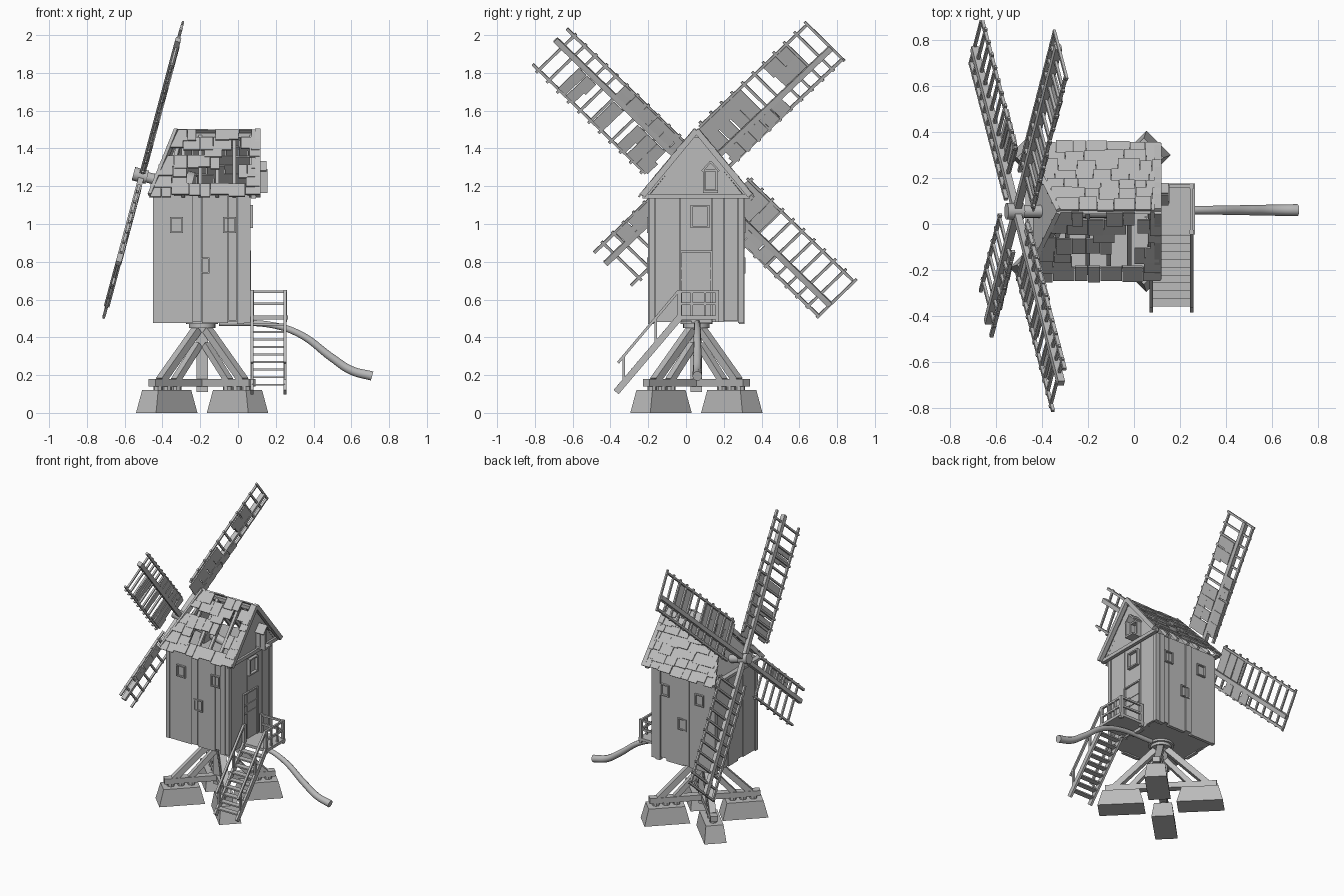
import bpy, bmesh, math, random
from mathutils import Vector as V, Matrix

if "Cube" in bpy.data.objects:
    bpy.data.objects.remove(bpy.data.objects["Cube"])

random.seed(4)
GREY = bpy.data.materials.new("weathered grey")
GREY.diffuse_color = (0.5, 0.5, 0.5, 1)
GREY.use_nodes = True
GREY.node_tree.nodes["Principled BSDF"].inputs["Base Color"].default_value = GREY.diffuse_color
CX, CY = -0.19, 0.055          # centre of the post


def done(bm, name, smooth=False):
    me = bpy.data.meshes.new(name)
    bmesh.ops.recalc_face_normals(bm, faces=bm.faces)
    bm.to_mesh(me)
    bm.free()
    me.materials.append(GREY)
    ob = bpy.data.objects.new(name, me)
    bpy.context.collection.objects.link(ob)
    if smooth:
        for p in me.polygons:
            p.use_smooth = len(p.vertices) == 4
    return ob


def oriented(bm, c, ax, ay, az, taper=1.0):
    """Box from a centre and three half-axis vectors; the +az end may taper."""
    vs = bmesh.ops.create_cube(bm, size=2)["verts"]
    for v in vs:
        x, y, z = v.co
        k = taper if z > 0 else 1
        v.co = V(c) + V(ax) * x * k + V(ay) * y * k + V(az) * z


def box(bm, x0, x1, y0, y1, z0, z1):
    oriented(bm, ((x0 + x1) / 2, (y0 + y1) / 2, (z0 + z1) / 2),
             ((x1 - x0) / 2, 0, 0), (0, (y1 - y0) / 2, 0), (0, 0, (z1 - z0) / 2))


def beam(bm, a, b, w, h, up=(0, 0, 1)):
    a, b = V(a), V(b)
    d = (b - a).normalized()
    side = d.cross(V(up)).normalized()
    oriented(bm, (a + b) / 2, side * w / 2, side.cross(d) * h / 2, (b - a) / 2)


def rod(bm, a, b, r, r2=None, n=16):
    a, b = V(a), V(b)
    m = Matrix.Translation((a + b) / 2) @ (b - a).to_track_quat("Z", "Y").to_matrix().to_4x4()
    bmesh.ops.create_cone(bm, cap_ends=True, segments=n, radius1=r,
                          radius2=r if r2 is None else r2, depth=(b - a).length, matrix=m)


# ---- Trestle: footings, cross beams, double braces and post
feet, cross, braces = bmesh.new(), bmesh.new(), bmesh.new()
for k in range(4):
    a = math.radians(45 + 90 * k)
    d, s = V((math.cos(a), math.sin(a), 0)), V((-math.sin(a), math.cos(a), 0))
    o = V((CX, CY, 0))
    up = V((0, 0, 1))
    oriented(feet, o + d * 0.265 + up * 0.06, d * 0.155, s * 0.075, up * 0.06, 0.8)
    beam(cross, o + up * 0.16, o + d * 0.375 + up * 0.16, 0.05, 0.04)
    for r in (0.19, 0.26, 0.33):
        rod(cross, o + d * r + up * 0.115, o + d * r + up * 0.145, 0.025, n=8)
    beam(braces, o + d * 0.31 + up * 0.17, o + d * 0.04 + up * 0.44, 0.045, 0.04)
    beam(braces, o + d * 0.20 + up * 0.17, o + d * 0.03 + up * 0.36, 0.04, 0.035)
done(feet, "footings")
done(cross, "cross_beams")
done(braces, "braces")
bm = bmesh.new()
box(bm, CX - 0.03, CX + 0.03, CY - 0.03, CY + 0.03, 0.11, 0.46)
done(bm, "post")
bm = bmesh.new()
rod(bm, (CX, CY, 0.45), (CX, CY, 0.475), 0.07, n=24)
rod(bm, (CX, CY, 0.47), (CX, CY, 0.495), 0.085, n=24)
done(bm, "collar", True)

# ---- Cabin core and vertical wall boards
bm = bmesh.new()
box(bm, -0.43, 0.045, -0.18, 0.29, 0.485, 1.15)
done(bm, "cabin_core")
bm = bmesh.new()
edges = (-0.445, -0.24, -0.19, -0.05, -0.005, 0.035, 0.06)
proud = (0.012, 0.02, 0.014, 0.009, 0.02, 0.014)
low = (0.475, 0.485, 0.475, 0.49, 0.47, 0.48)
for a, b, p, z in zip(edges, edges[1:], proud, low):
    box(bm, a, b - 0.002, -0.18 - p, -0.17, z, 1.15)
    box(bm, a, b - 0.002, 0.28, 0.29 + p, z, 1.15)
edges = (-0.195, -0.165, -0.03, 0.03, 0.14, 0.2, 0.275, 0.308)
for i, (a, b) in enumerate(zip(edges, edges[1:])):
    p = 0.02 if i in (0, 6) else 0.01 + 0.003 * (i % 2)
    z = 0.475 + 0.006 * (i % 3)
    box(bm, 0.03, 0.045 + p, a, b - 0.002, z, 1.15)
    box(bm, -0.43 - p, -0.42, a, b - 0.002, z, 1.15)
done(bm, "wall_boards")

# ---- Small framed windows, rear window and door
bm = bmesh.new()


def frame(axis, wall, out, u, z, w, h, t=0.008):
    """Four thin bars and a sill around an opening on a wall."""
    parts = [(u - w / 2, u + w / 2, z + h / 2 - t, z + h / 2), (u - w / 2, u + w / 2, z - h / 2, z - h / 2 + t),
             (u - w / 2, u - w / 2 + t, z - h / 2, z + h / 2), (u + w / 2 - t, u + w / 2, z - h / 2, z + h / 2)]
    w0, w1 = sorted((wall, wall + out))
    for a, b, c, d in parts:
        if axis == "y":
            box(bm, a, b, w0, w1, c, d)
        else:
            box(bm, w0, w1, a, b, c, d)


for u, z in ((-0.325, 0.995), (-0.045, 0.995), (-0.185, 0.78)):
    frame("y", -0.19, -0.016, u, z, 0.07, 0.085)
    frame("y", 0.30, 0.016, u, z, 0.07, 0.085)
frame("x", 0.05, 0.03, 0.075, 1.04, 0.10, 0.12, 0.01)
frame("x", 0.05, 0.018, 0.055, 0.68, 0.17, 0.36, 0.01)
box(bm, 0.05, 0.062, -0.02, 0.13, 0.76, 0.77)
box(bm, 0.05, 0.062, -0.02, 0.13, 0.70, 0.71)
done(bm, "window_and_door_frames")

# ---- Gables: upright rear wall, leaning front wall
EZ, RZ, HALF = 1.15, 1.495, 0.285


def gable(name, xe, xr, half, top, t):
    bm = bmesh.new()
    tri = [bm.verts.new(c) for c in ((xe, CY - half, EZ), (xe, CY + half, EZ), (xr, CY, top))]
    f = bm.faces.new(tri)
    g = bmesh.ops.extrude_face_region(bm, geom=[f, *f.edges])
    bmesh.ops.translate(bm, vec=(t, 0, 0), verts=[v for v in g["geom"] if isinstance(v, bmesh.types.BMVert)])
    return done(bm, name)


gable("rear_gable", 0.06, 0.06, 0.25, 1.46, 0.02)
gable("front_gable", -0.44, -0.31, 0.25, 1.46, 0.02)
bm = bmesh.new()
box(bm, 0.07, 0.095, CY - HALF, CY + HALF, 1.135, 1.16)
box(bm, -0.47, -0.43, CY - HALF, CY + HALF, 1.14, 1.16)
for s in (-1, 1):                      # bargeboards
    beam(bm, (0.105, CY + s * 0.285, EZ), (0.105, CY, RZ), 0.03, 0.03)
    beam(bm, (-0.465, CY + s * 0.285, EZ), (-0.325, CY, RZ), 0.02, 0.03)
done(bm, "bargeboards")
bm = bmesh.new()                       # loading hatch with gabled hood
frame("x", 0.075, 0.04, 0.13, 1.23, 0.075, 0.12, 0.012)
beam(bm, (0.115, 0.085, 1.28), (0.115, 0.13, 1.33), 0.07, 0.01)
beam(bm, (0.115, 0.175, 1.28), (0.115, 0.13, 1.33), 0.07, 0.01)
box(bm, 0.075, 0.155, 0.09, 0.17, 1.165, 1.178)
box(bm, 0.12, 0.155, 0.09, 0.10, 1.178, 1.29)
done(bm, "loading_hatch")

# ---- Roof: rafters and shingle boards, broken on the near side
raft, shingles = bmesh.new(), bmesh.new()


def roof_point(s, x, t, lift):
    n = V((0, s * (RZ - EZ), HALF)).normalized()
    return V((x, CY + s * HALF * (1 - t), EZ + (RZ - EZ) * t)) + n * lift


ROWS = 7
HOLES = {1: ((-0.30, -0.17), (-0.10, 0.03)), 2: ((-0.24, -0.02),), 3: ((-0.06, 0.05),),
         4: ((-0.36, -0.21), (-0.07, 0.04)), 5: ((-0.06, 0.0),), 6: ((-0.22, -0.13), (-0.02, 0.04))}
for s in (-1, 1):
    for i in range(6):
        x = -0.38 + 0.09 * i
        beam(raft, roof_point(s, x, 0.02, -0.015), roof_point(s, max(x, -0.3), 0.97, -0.015), 0.02, 0.02)
    for r in range(ROWS):
        t0, t1 = r / ROWS - 0.02, min((r + 1) / ROWS + 0.03, 1.0)
        x, xend = -0.465 + 0.15 * r / ROWS, 0.115
        while x < xend - 0.01:
            w = min(random.uniform(0.045, 0.1), xend - x)
            hole = s < 0 and any(a < x + w / 2 < b for a, b in HOLES.get(r, ()))
            if not hole:
                j = random.uniform(-0.025, 0.02)
                lift = random.uniform(0.004, 0.01)
                n = (roof_point(s, 0, 0, 1) - roof_point(s, 0, 0, 0))
                beam(shingles, roof_point(s, x + w / 2, t0 + j, lift + 0.006),
                     roof_point(s, x + w / 2, t1, lift - 0.002), w - 0.002, 0.008, n)
            x += w
beam(raft, (-0.31, CY, 1.47), (0.10, CY, 1.47), 0.025, 0.025)
done(raft, "rafters")
done(shingles, "roof_boards")

# ---- Windshaft and hub, tilted upward toward the sails
HUB = V((-0.51, CY, 1.255))
N, UP, Y = V((-0.966, 0, 0.259)), V((0.259, 0, 0.966)), V((0, 1, 0))
bm = bmesh.new()
rod(bm, HUB - N * 0.5, HUB, 0.028)
rod(bm, HUB - N * 0.03, HUB + N * 0.045, 0.036)
rod(bm, HUB - N * 0.27, HUB - N * 0.23, 0.09)
done(bm, "windshaft", True)

# ---- Sails: angle, length, boarded spans on the wide and narrow sides
SAILS = ((44.5, 1.0, ((0.18, 0.5), (0.68, 0.84)), ((0.2, 0.62),)),
         (135, 1.055, ((0.2, 0.42), (0.52, 0.6), (0.74, 0.86)), ((0.13, 0.62),)),
         (225, 0.68, (), ((0.25, 0.52),)),
         (315, 1.0, ((0.22, 0.45),), ((0.34, 0.6),)))
for k, (deg, L, wide, narrow) in enumerate(SAILS):
    a = math.radians(deg)
    d = Y * math.cos(a) + UP * math.sin(a)
    w = UP * math.cos(a) - Y * math.sin(a)
    P = lambda r, o, n=0.0: HUB + d * r + w * o + N * n
    bm = bmesh.new()
    beam(bm, P(0, 0), P(L, 0), 0.03, 0.03, N)
    beam(bm, P(0.2, 0.18), P(L - 0.01, 0.18), 0.014, 0.014, N)
    beam(bm, P(0.16, -0.085), P(L, -0.085), 0.016, 0.016, N)
    r = 0.22
    while r < L:
        beam(bm, P(r, -0.1), P(r, 0.2), 0.014, 0.012, N)
        r += 0.078
    done(bm, f"sail_frame_{k + 1}")
    bm = bmesh.new()
    for spans, o0, o1 in ((wide, 0.02, 0.175), (narrow, -0.085, -0.012)):
        for r0, r1 in spans:
            cells = max(1, round((r1 - r0) / 0.08))
            for i in range(cells):
                step = (r1 - r0) / cells
                for j in range(2):
                    m0, m1 = o0 + (o1 - o0) * j / 2, o0 + (o1 - o0) * (j + 1) / 2
                    cut = random.uniform(-0.012, 0.012)
                    beam(bm, P(r0 + i * step + cut, (m0 + m1) / 2, -0.01), P(r0 + (i + 1) * step, (m0 + m1) / 2, -0.014),
                         m1 - m0, 0.007, N)
    done(bm, f"sail_boards_{k + 1}")

# ---- Rear platform with railing
bm = bmesh.new()
box(bm, 0.06, 0.265, -0.045, 0.175, 0.495, 0.515)
for x in (0.075, 0.25):
    for y in (-0.035, 0.165):
        box(bm, x - 0.01, x + 0.01, y - 0.01, y + 0.01, 0.48, 0.65)
for z in (0.57, 0.635):
    box(bm, 0.243, 0.257, -0.04, 0.17, z, z + 0.014)
    box(bm, 0.07, 0.255, 0.158, 0.172, z, z + 0.014)
for y in (0.03, 0.1):
    box(bm, 0.243, 0.257, y - 0.006, y + 0.006, 0.51, 0.64)
done(bm, "platform")

# ---- Stairs: stringers, treads and handrails
bm = bmesh.new()
for x in (0.075, 0.25):
    beam(bm, (x, -0.03, 0.51), (x, -0.37, 0.11), 0.016, 0.035)
    beam(bm, (x, -0.04, 0.645), (x, -0.36, 0.265), 0.016, 0.014)
    for y in (-0.16, -0.33):
        z = 0.51 + (y + 0.03) * 1.176
        box(bm, x - 0.007, x + 0.007, y - 0.007, y + 0.007, z, z + 0.145)
for i in range(9):
    y = -0.065 - 0.034 * i
    z = 0.51 + (y + 0.03) * 1.176
    box(bm, 0.075, 0.25, y - 0.022, y + 0.018, z - 0.005, z + 0.005)
done(bm, "stairs")

# ---- Curved tail pole, thicker at its far end
cu = bpy.data.curves.new("tail_pole", "CURVE")
cu.dimensions = "3D"
cu.bevel_depth, cu.bevel_resolution, cu.use_fill_caps = 0.02, 3, True
sp = cu.splines.new("BEZIER")
path = ((-0.1, 0.475, 0.8), (0.18, 0.465, 0.85), (0.33, 0.415, 0.95), (0.5, 0.29, 1.1), (0.6, 0.225, 1.2), (0.71, 0.195, 1.3))
sp.bezier_points.add(len(path) - 1)
for p, (x, z, r) in zip(sp.bezier_points, path):
    p.co, p.radius = (x, 0.06, z), r
    p.handle_left_type = p.handle_right_type = "AUTO"
cu.materials.append(GREY)
bpy.context.collection.objects.link(bpy.data.objects.new("tail_pole", cu))
